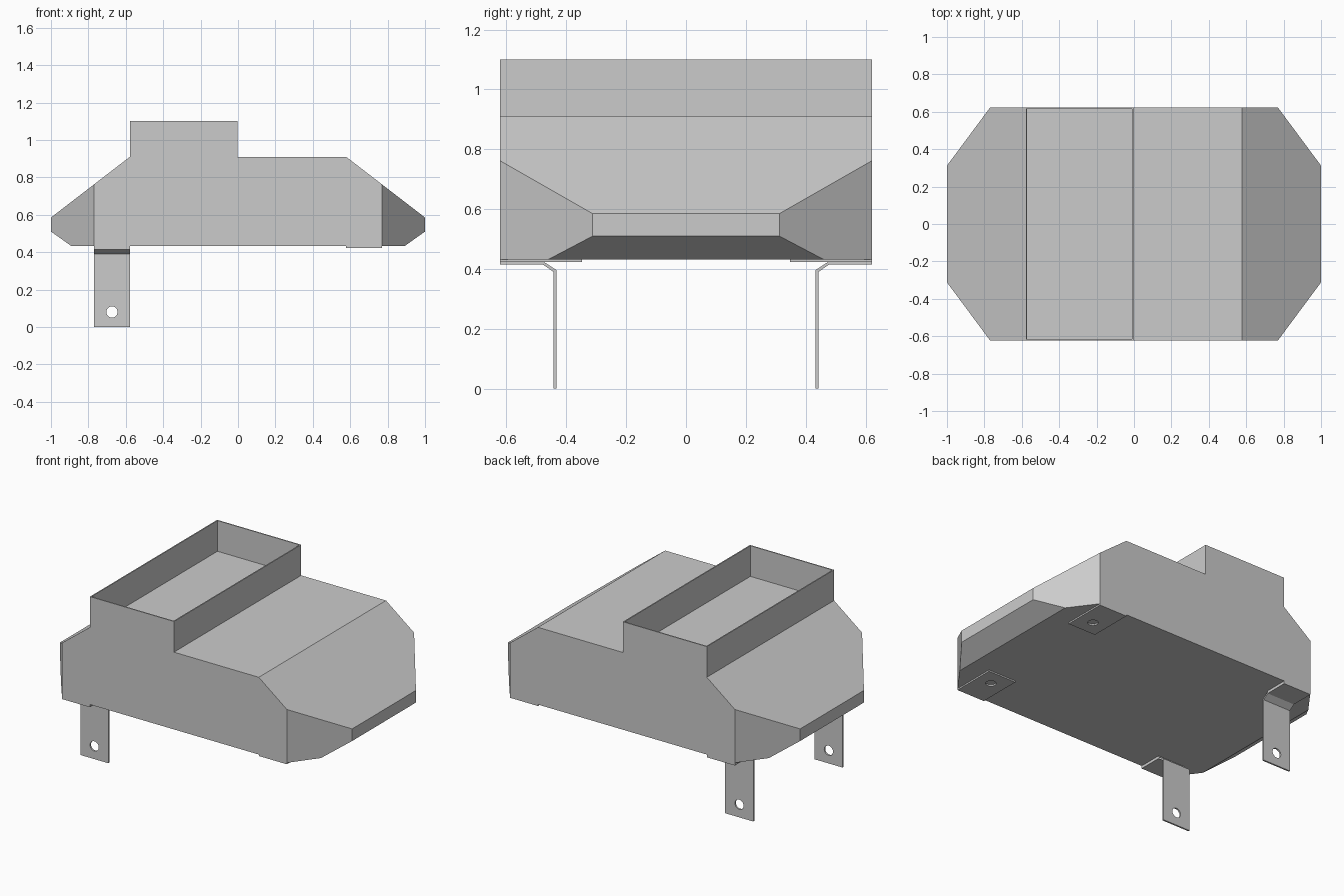
import bpy
import bmesh
from mathutils import Matrix, Vector

cube = bpy.data.objects.get("Cube")
if cube:
    bpy.data.objects.remove(cube, do_unlink=True)

grey = bpy.data.materials.new("plain grey")
grey.use_nodes = True
colour = (0.6, 0.6, 0.6, 1)
grey.diffuse_color = colour
grey.node_tree.nodes["Principled BSDF"].inputs["Base Color"].default_value = colour

HALF_WIDTH = 0.622
BASE = 0.432          # underside of the housing
INNER, OUTER = 0.578, 0.77   # x range shared by all brackets
MIDDLE = (INNER + OUTER) / 2


def finish(name, bm):
    bmesh.ops.recalc_face_normals(bm, faces=bm.faces[:])
    mesh = bpy.data.meshes.new(name)
    bm.to_mesh(mesh)
    bm.free()
    mesh.materials.append(grey)
    obj = bpy.data.objects.new(name, mesh)
    bpy.context.collection.objects.link(obj)
    return obj


def extrude_profile(points, sweep):
    """Close the profile points and sweep them into a solid."""
    bm = bmesh.new()
    face = bm.faces.new([bm.verts.new(p) for p in points])
    result = bmesh.ops.extrude_face_region(bm, geom=[face], use_keep_orig=True)
    verts = [g for g in result["geom"] if isinstance(g, bmesh.types.BMVert)]
    bmesh.ops.translate(bm, verts=verts, vec=sweep)
    bmesh.ops.recalc_face_normals(bm, faces=bm.faces[:])
    return bm


def drill(obj, centre, axis, radius=0.03):
    """Cut a round bolt hole and drop the cutter."""
    bm = bmesh.new()
    turn = Vector((0, 0, 1)).rotation_difference(Vector(axis)).to_matrix().to_4x4()
    bmesh.ops.create_cone(bm, cap_ends=True, segments=24, radius1=radius,
                          radius2=radius, depth=0.1,
                          matrix=Matrix.Translation(centre) @ turn)
    cutter = finish("hole_cutter", bm)
    cutter.hide_render = True
    mod = obj.modifiers.new("bolt hole", "BOOLEAN")
    mod.operation = "DIFFERENCE"
    mod.solver = "EXACT"
    mod.object = cutter
    bpy.context.view_layer.objects.active = obj
    bpy.ops.object.modifier_apply(modifier=mod.name)
    bpy.data.objects.remove(cutter, do_unlink=True)


# Housing: side profile with the raised hopper, swept across the width
profile = [(-0.89, BASE), (-1, 0.51), (-1, 0.585), (-0.578, 0.91),
           (-0.578, 1.1), (-0.003, 1.1), (-0.003, 0.91), (0.578, 0.91),
           (1, 0.585), (1, 0.51), (0.89, BASE)]
bm = extrude_profile([(x, -HALF_WIDTH, z) for x, z in profile],
                     (0, 2 * HALF_WIDTH, 0))

# Chamfer the four vertical corners
for sx in (-1, 1):
    for sy in (-1, 1):
        bmesh.ops.bisect_plane(
            bm, geom=bm.verts[:] + bm.edges[:] + bm.faces[:], dist=1e-5,
            plane_co=(sx * OUTER, sy * HALF_WIDTH, 0),
            plane_no=(sx * 0.31, sy * 0.23, 0), clear_outer=True)
        rim = [e for e in bm.edges if e.is_boundary]
        bmesh.ops.holes_fill(bm, edges=rim, sides=0)

# Hollow the hopper down to the roof level, leaving thin walls
bmesh.ops.recalc_face_normals(bm, faces=bm.faces[:])
top = max(bm.faces, key=lambda f: f.calc_center_median().z)
bmesh.ops.inset_region(bm, faces=[top], thickness=0.007, use_even_offset=True)
result = bmesh.ops.extrude_face_region(bm, geom=[top])
floor = [g for g in result["geom"] if isinstance(g, bmesh.types.BMVert)]
bmesh.ops.translate(bm, verts=floor, vec=(0, 0, -0.19))
if top.is_valid:
    bmesh.ops.delete(bm, geom=[top], context="FACES_ONLY")
finish("housing", bm)

# Mounting plates and bent legs on both sides
for side, sy in (("front", -1), ("back", 1)):
    def bracket(points, x_start):
        return extrude_profile([(x_start, sy * y, z) for y, z in points],
                               (OUTER - INNER, 0, 0))

    plate = finish(side + "_mounting_plate", bracket(
        [(HALF_WIDTH, BASE), (HALF_WIDTH, 0.423), (0.347, 0.423), (0.347, BASE)],
        INNER))
    drill(plate, (MIDDLE, sy * 0.445, BASE), (0, 0, 1))

    finish(side + "_leg_spacer", bracket(
        [(HALF_WIDTH, BASE), (HALF_WIDTH, 0.424), (0.475, 0.424), (0.475, BASE)],
        -OUTER))

    leg = finish(side + "_leg", bracket(
        [(HALF_WIDTH, 0.424), (HALF_WIDTH, 0.415), (0.478, 0.415),
         (0.442, 0.39), (0.442, 0), (0.432, 0), (0.432, 0.396), (0.475, 0.424)],
        -OUTER))
    drill(leg, (-MIDDLE, sy * 0.437, 0.08), (0, 1, 0))
